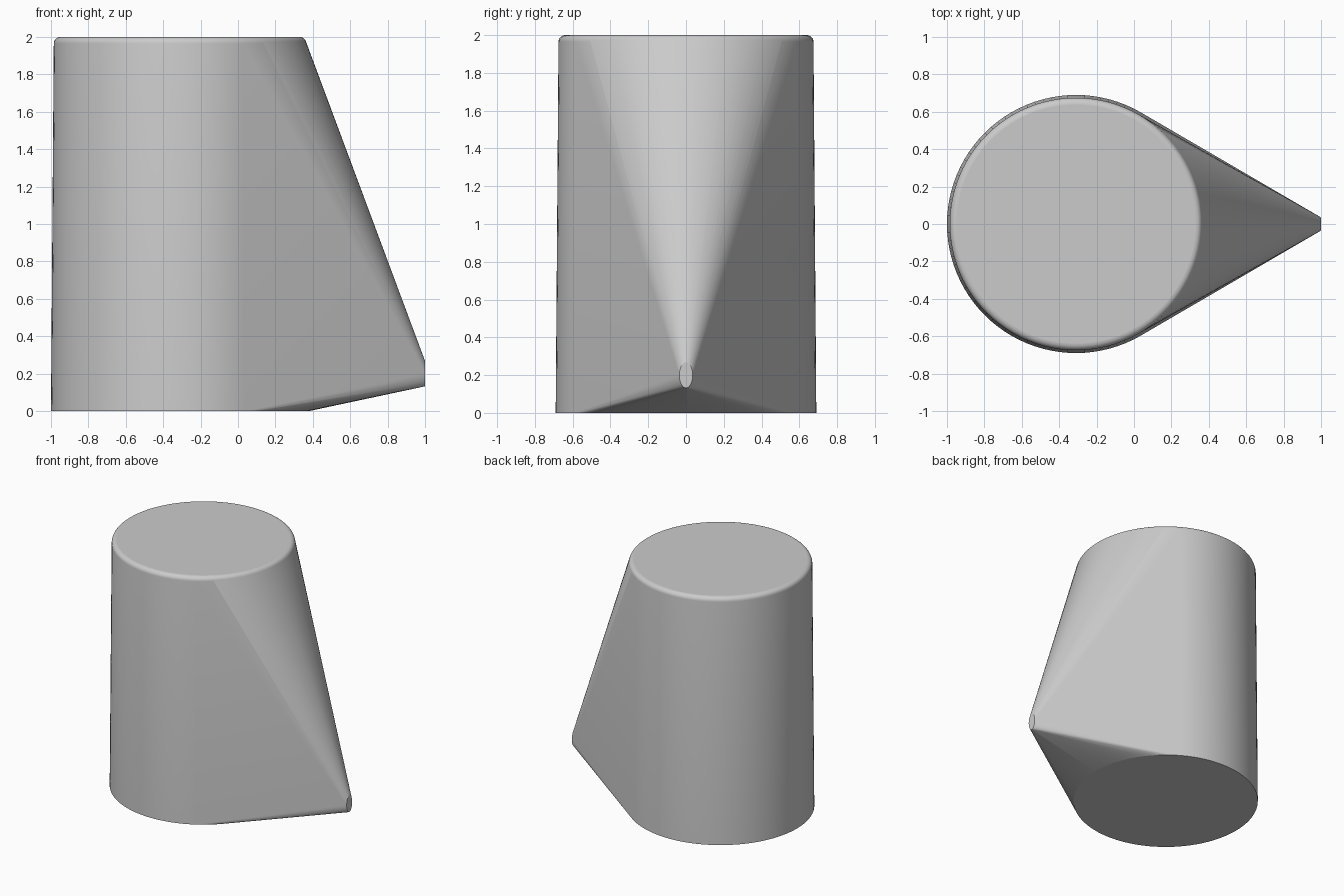
import bpy
import bmesh
from math import cos, sin, pi, radians

cube = bpy.data.objects.get("Cube")
if cube:
    bpy.data.objects.remove(cube, do_unlink=True)

CENTRE_X = -0.31
TOP = 2.0
ROUND = 0.035
SEGMENTS = 96
ROUND_STEPS = 6


def add_ring(bm, radius, z):
    for i in range(SEGMENTS):
        a = 2 * pi * i / SEGMENTS
        bm.verts.new((CENTRE_X + radius * cos(a), radius * sin(a), z))


bm = bmesh.new()

# Tapered round body with a softened top rim
add_ring(bm, 0.69, 0.0)
for step in range(ROUND_STEPS + 1):
    a = pi / 2 * step / ROUND_STEPS
    add_ring(bm, 0.675 - ROUND * (1 - cos(a)), TOP - ROUND * (1 - sin(a)))

# Small upright oval at the tip of the spout
for i in range(SEGMENTS):
    a = 2 * pi * i / SEGMENTS
    bm.verts.new((1.0, 0.035 * cos(a), 0.2 + 0.068 * sin(a)))

# Stretch one skin over body and tip
hull = bmesh.ops.convex_hull(bm, input=bm.verts[:])
loose = {v for v in hull["geom_interior"] + hull["geom_unused"]
         if isinstance(v, bmesh.types.BMVert) and not v.link_faces}
bmesh.ops.delete(bm, geom=list(loose), context="VERTS")
bmesh.ops.recalc_face_normals(bm, faces=bm.faces[:])

# Merge each flat end into a single face
for axis, place in ((2, 0.0), (2, TOP), (0, 1.0)):
    cap = [f for f in bm.faces
           if all(abs(v.co[axis] - place) < 1e-4 for v in f.verts)]
    if len(cap) > 1:
        bmesh.ops.dissolve_faces(bm, faces=cap)

mesh = bpy.data.meshes.new("spouted_body")
bm.to_mesh(mesh)
bm.free()
body = bpy.data.objects.new("spouted_body", mesh)
bpy.context.collection.objects.link(body)

# Smooth walls, crisp flat ends
bpy.ops.object.select_all(action="DESELECT")
body.select_set(True)
bpy.context.view_layer.objects.active = body
bpy.ops.object.shade_smooth_by_angle(angle=radians(30))
for poly in mesh.polygons:
    if len(poly.vertices) > 4:
        poly.use_smooth = False
